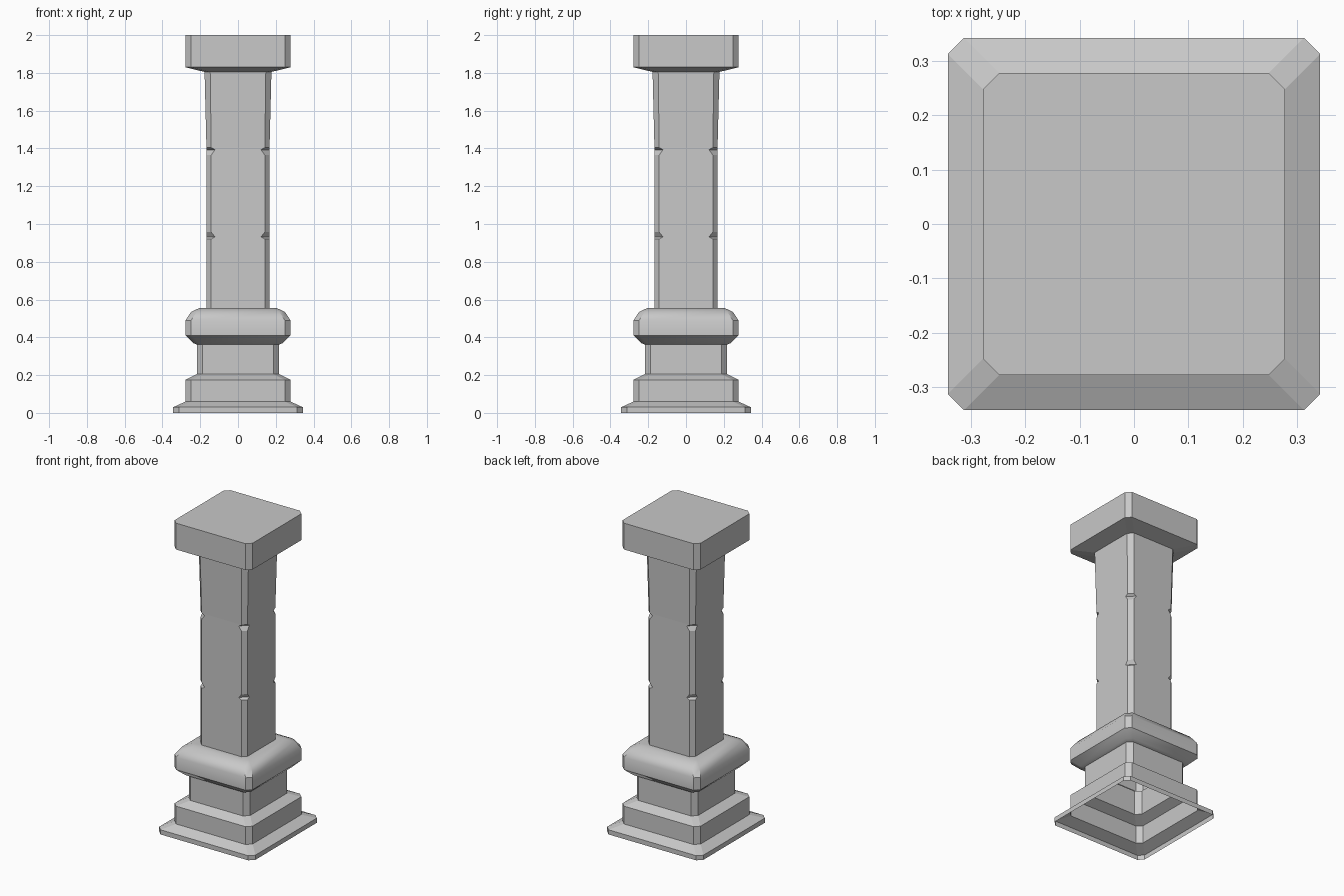
import bpy
import bmesh
import math

cube = bpy.data.objects.get("Cube")
if cube:
    bpy.data.objects.remove(cube, do_unlink=True)

stone = bpy.data.materials.new("grey stone")
stone.use_nodes = True
GREY = (0.58, 0.58, 0.58, 1)
stone.diffuse_color = GREY
stone.node_tree.nodes["Principled BSDF"].inputs["Base Color"].default_value = GREY


def ring(bm, half, cut, z):
    """Square outline with chamfered corners, counter-clockwise."""
    verts = []
    for sx, sy in ((1, 1), (-1, 1), (-1, -1), (1, -1)):
        side = (sx * half, sy * (half - cut), z)
        end = (sx * (half - cut), sy * half, z)
        pair = (side, end) if sx * sy > 0 else (end, side)
        verts += [bm.verts.new(p) for p in pair]
    return verts


def loft(name, profile, cap_top=False):
    """Skin a stack of (half width, corner cut, height) rings."""
    bm = bmesh.new()
    rings = [ring(bm, *level) for level in profile]
    for low, high in zip(rings, rings[1:]):
        for i in range(8):
            j = (i + 1) % 8
            bm.faces.new((low[i], low[j], high[j], high[i]))
    if cap_top:
        bm.faces.new(rings[-1])
    mesh = bpy.data.meshes.new(name)
    bm.to_mesh(mesh)
    bm.free()
    mesh.materials.append(stone)
    obj = bpy.data.objects.new(name, mesh)
    bpy.context.collection.objects.link(obj)
    return obj


C = 0.03   # usual corner chamfer
S = 0.167  # shaft half width
N = 0.045  # chamfer at the corner notches

# Stepped foot, open underneath
loft("plinth", [(0.343, C, 0), (0.343, C, 0.03), (0.278, C, 0.06),
                (0.278, C, 0.175), (0.218, C, 0.205)])
loft("neck", [(0.218, C, 0.205), (0.218, C, 0.362)])

# Rounded collar
collar = loft("collar", [(0.218, C, 0.362), (0.238, C, 0.37), (0.278, C, 0.41),
                         (0.278, C, 0.49), (0.248, C, 0.535),
                         (0.205, C, 0.555), (S, 0.025, 0.555)])

# Shaft with two notches in each corner and a flared upper part
loft("shaft", [(S, 0.025, 0.555), (S, 0.025, 0.92), (S, N, 0.932),
               (S, 0.025, 0.957), (S, 0.025, 1.365), (S, N, 1.393),
               (S, 0.025, 1.405), (0.177, C, 1.805)])

# Square top slab
loft("capital", [(0.177, C, 1.805), (0.278, C, 1.83), (0.278, C, 2)], cap_top=True)

# Soften only the gentle bends of the collar
bpy.ops.object.select_all(action="DESELECT")
collar.select_set(True)
bpy.context.view_layer.objects.active = collar
bpy.ops.object.shade_smooth_by_angle(angle=math.radians(35))
